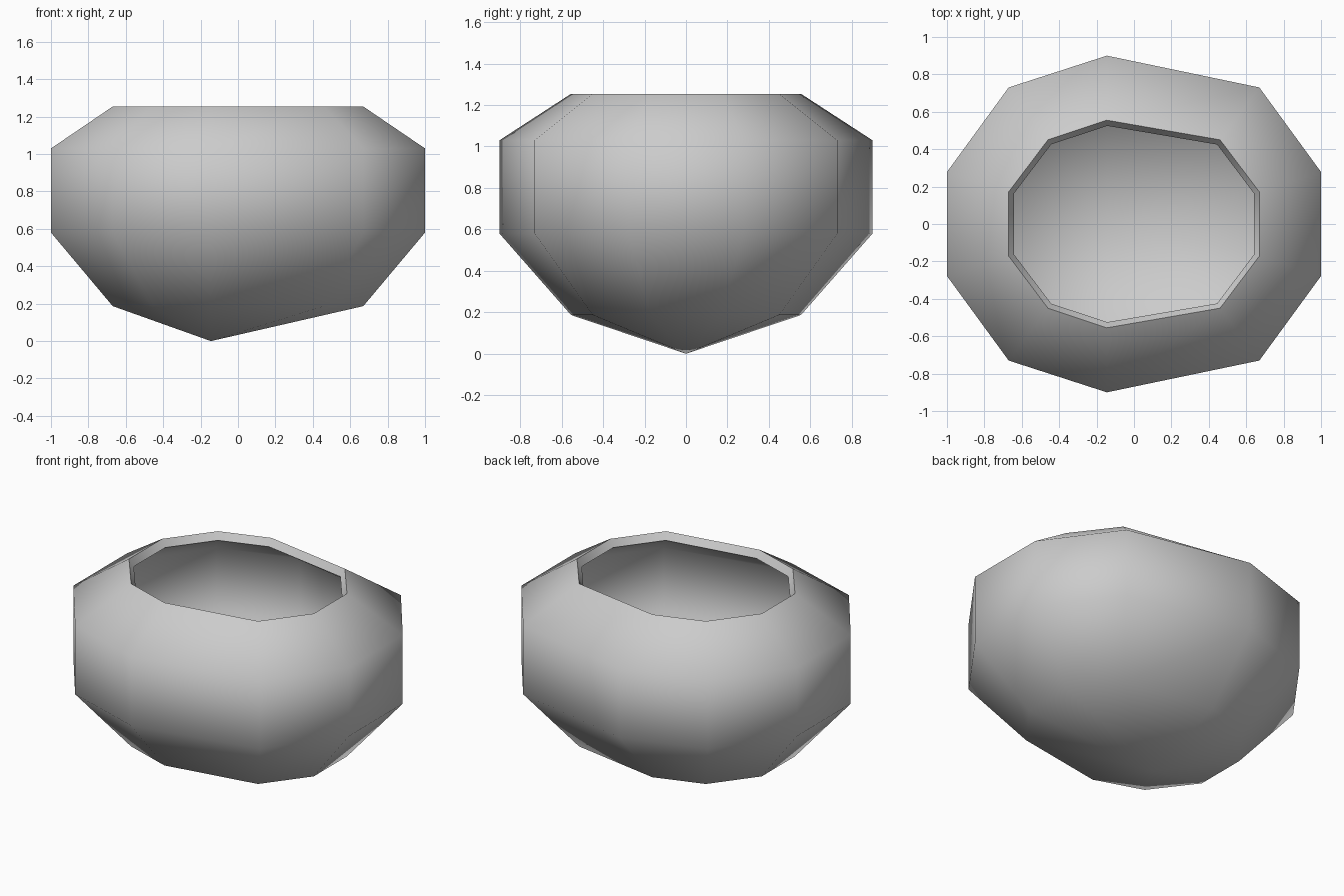
import bpy, bmesh, math

if "Cube" in bpy.data.objects:
    bpy.data.objects.remove(bpy.data.objects["Cube"])

# Half outlines (y >= 0), five corners each, mirrored into ten-sided rings
WIDE = [(1.0, 0.278), (0.67, 0.73), (-0.145, 0.9), (-0.67, 0.73), (-1.0, 0.278)]
NARROW = [(0.67, 0.172), (0.46, 0.45), (-0.145, 0.555), (-0.46, 0.45), (-0.67, 0.172)]


def ring(bm, half, z):
    loop = half + [(x, -y) for x, y in reversed(half)]
    return [bm.verts.new((x, y, z)) for x, y in loop]


# Pot shell: four rings closed by an off-centre bottom point
bm = bmesh.new()
rings = [ring(bm, NARROW, 0.187), ring(bm, WIDE, 0.58),
         ring(bm, WIDE, 1.03), ring(bm, NARROW, 1.254)]
n = len(rings[0])
tip = bm.verts.new((-0.145, 0, 0.0))
for i in range(n):
    j = (i + 1) % n
    bm.faces.new((tip, rings[0][j], rings[0][i]))
    for low, high in zip(rings, rings[1:]):
        bm.faces.new((low[i], low[j], high[j], high[i]))
mesh = bpy.data.meshes.new("pot")
bm.to_mesh(mesh)
bm.free()
pot = bpy.data.objects.new("pot", mesh)
bpy.context.collection.objects.link(pot)
bpy.context.view_layer.objects.active = pot
pot.select_set(True)

# Wall thickness, growing inward from the outer surface
wall = pot.modifiers.new("wall", 'SOLIDIFY')
wall.thickness = 0.055
wall.offset = -1
bpy.ops.object.modifier_apply(modifier="wall")

# Smooth body with a crisp rim
bpy.ops.object.shade_smooth_by_angle(angle=math.radians(60))
